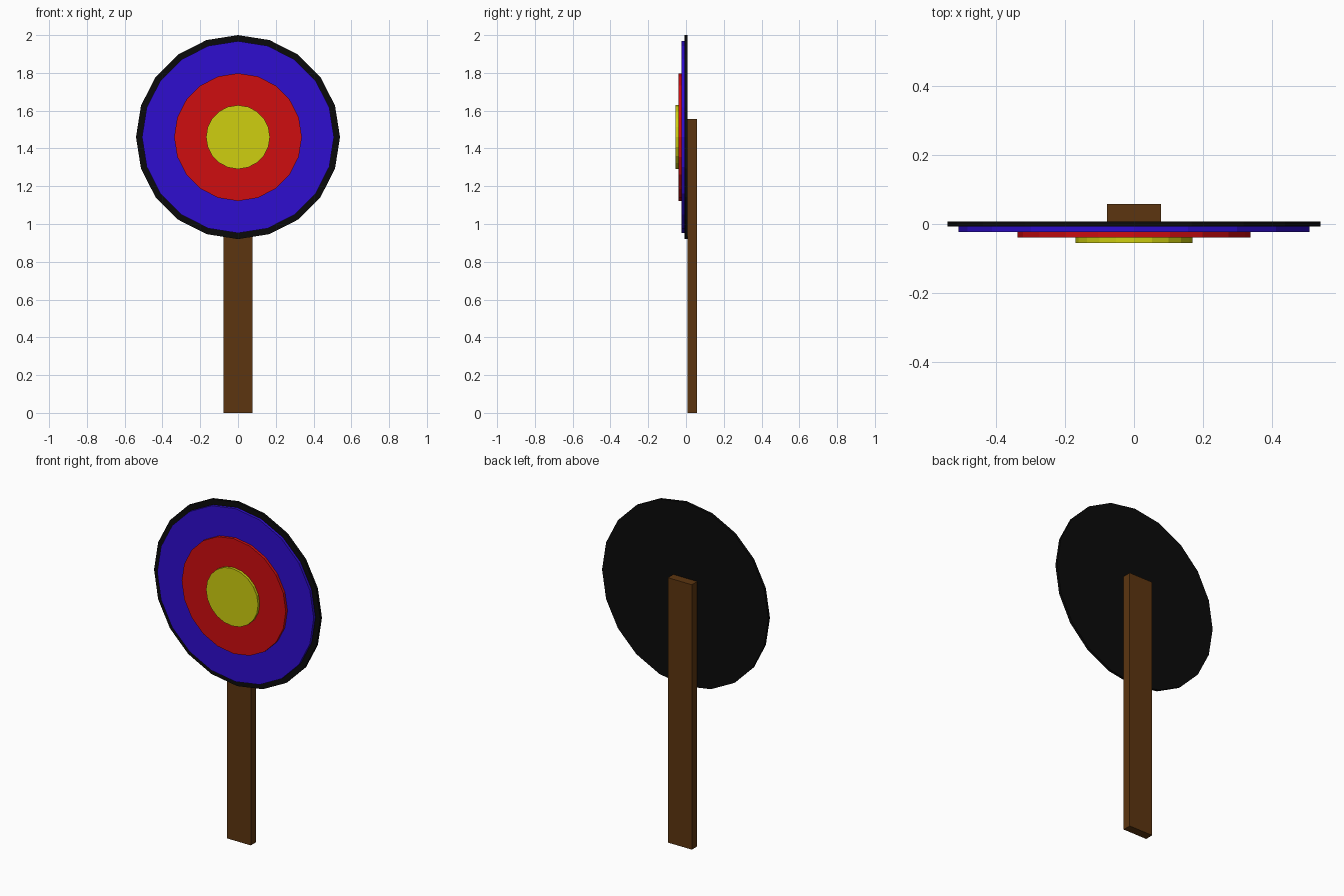
import bpy
import math
from mathutils import Matrix

if "Cube" in bpy.data.objects:
    bpy.data.objects.remove(bpy.data.objects["Cube"])

CENTRE_Z = 1.46
SIDES = 20


def material(name, rgb):
    m = bpy.data.materials.new(name)
    m.diffuse_color = (*rgb, 1.0)
    m.use_nodes = True
    m.node_tree.nodes["Principled BSDF"].inputs["Base Color"].default_value = m.diffuse_color
    return m


def disc(name, radius, y_front, y_back, mat):
    """Flat-faced disc facing -y, with a corner at the top."""
    bpy.ops.mesh.primitive_cylinder_add(vertices=SIDES, radius=radius, depth=y_back - y_front)
    ob = bpy.context.object
    ob.name = name
    ob.data.transform(Matrix.Rotation(math.radians(90), 4, 'X'))
    ob.location = (0, (y_front + y_back) / 2, CENTRE_Z)
    ob.data.materials.append(mat)


# Target: stepped discs from backing board to bullseye
black = material("black", (0.003, 0.003, 0.003))
blue = material("blue", (0.028, 0.004, 0.62))
red = material("red", (0.62, 0.004, 0.005))
yellow = material("yellow", (0.62, 0.62, 0.005))
brown = material("brown wood", (0.107, 0.036, 0.005))

disc("backing_board", 0.54, -0.0075, 0.0075, black)
disc("outer_ring", 0.508, -0.0235, -0.0075, blue)
disc("middle_ring", 0.338, -0.0395, -0.0235, red)
disc("bullseye", 0.169, -0.055, -0.0395, yellow)

# Post behind the target
bpy.ops.mesh.primitive_cube_add(size=1)
post = bpy.context.object
post.name = "post"
post.data.transform(Matrix.Diagonal((0.156, 0.05, 1.555, 1)))
post.location = (0, 0.0325, 1.555 / 2)
post.data.materials.append(brown)
